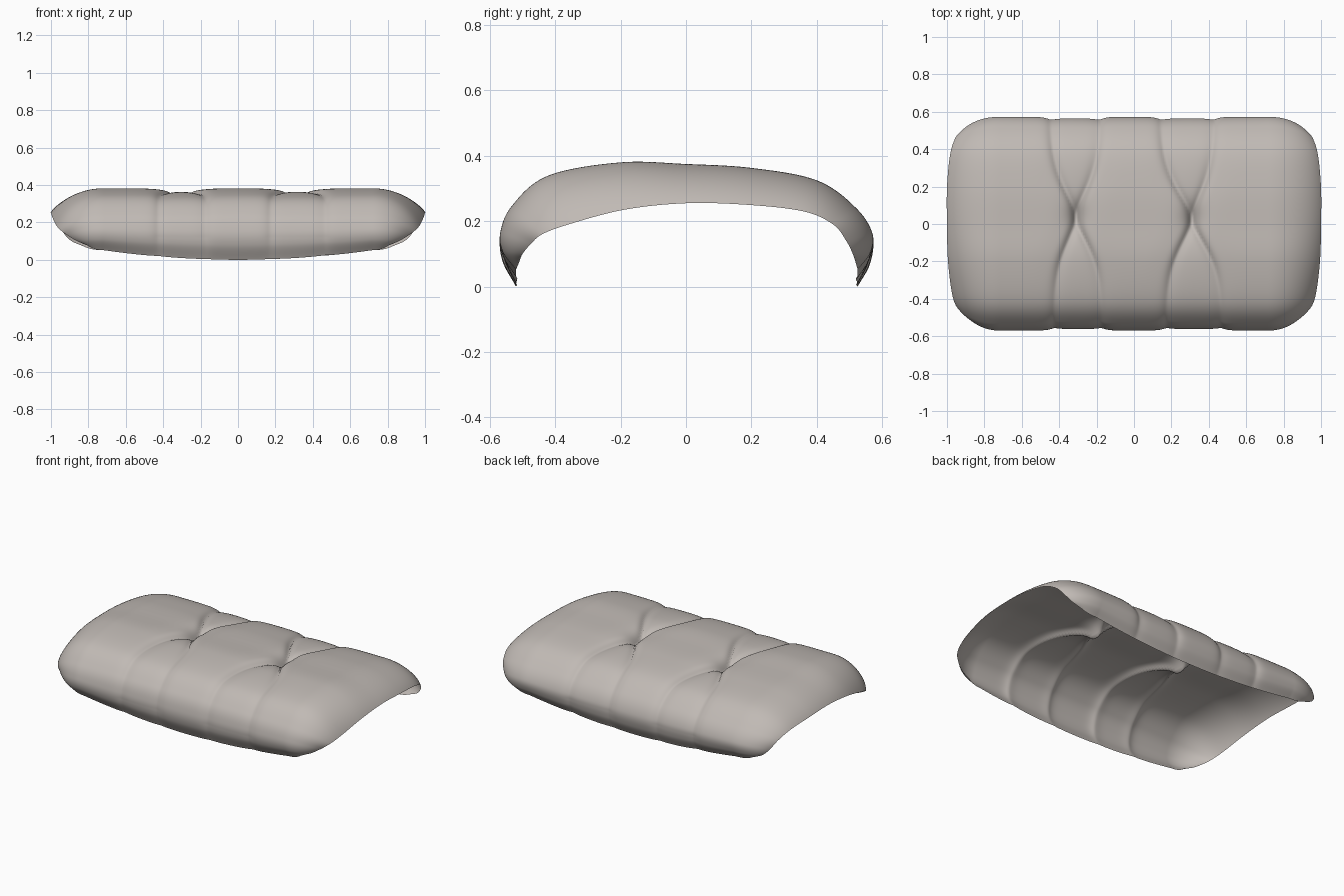
import bpy, bmesh, math
from mathutils import Vector

if "Cube" in bpy.data.objects:
    bpy.data.objects.remove(bpy.data.objects["Cube"])

# Middle profile (y, z) and open end edge (x, y, z), front hem to back hem
MID = [(-.52, .0), (-.562, .08), (-.567, .16), (-.53, .25), (-.42, .34), (-.2, .38), (0, .375),
       (.2, .363), (.4, .325), (.52, .24), (.57, .15), (.563, .07), (.525, .0)]
END = [(.80, -.51, .075), (.86, -.50, .10), (.91, -.475, .13), (.95, -.44, .16),
       (.975, -.36, .19), (.995, -.19, .235), (1, 0, .255), (1, .19, .25),
       (.985, .36, .23), (.96, .45, .19), (.93, .49, .14), (.89, .51, .10), (.82, .52, .07)]
NU, NV = 220, 132


def spline(pts, t):
    """Smooth curve through the points, t from 0 to 1."""
    n = len(pts) - 1
    i = min(int(t * n), n - 1)
    f = t * n - i
    p1, p2 = Vector(pts[i]), Vector(pts[i + 1])
    p0 = Vector(pts[i - 1]) if i > 0 else 2 * p1 - p2
    p3 = Vector(pts[i + 2]) if i + 2 <= n else 2 * p2 - p1
    return 0.5 * (2 * p1 + (p2 - p0) * f + (2 * p0 - 5 * p1 + 4 * p2 - p3) * f * f
                  + (3 * p1 - p0 - 3 * p2 + p3) * f ** 3)


def surface(u, v):
    """Padded sheet that rolls down to a thin open edge at each end."""
    sign, a = (1 if u >= 0 else -1), abs(u)
    m, e = spline(MID, v), spline(END, v)
    x0, u0, amax = .72, .75, math.radians(62)
    if a <= u0:
        x, blend = x0 * a / u0, 0
    else:
        ang = (a - u0) / (1 - u0) * amax
        x = x0 + (e.x - x0) * math.sin(ang) / math.sin(amax)
        blend = (1 - math.cos(ang)) / (1 - math.cos(amax))
    rise = .1 * min(x, x0) ** 2 * max(0, 1 - m.y / .25) ** 1.5
    y = m.x + (e.y - m.x) * blend
    z = m.y + rise + (e.z - m.y - rise) * blend
    return Vector((sign * x, y, z))


# Tufts: position and the sideways reach of front and back creases
TUFTS = [(-.31, .04, (-.12, .14), (-.14, .13)),
         (.31, .03, (-.14, .16), (-.17, .12))]


def dent(p):
    """Inward depth of tufts, radiating creases and the sunken strip between them."""
    total = 0
    for tx, ty, front, back in TUFTS:
        s = abs(p.y - ty)
        reach = front if p.y < ty else back
        k = 1 - math.exp(-(s / .22) ** 1.6)
        left, right = tx + reach[0] * k, tx + reach[1] * k
        fade = math.exp(-(s / .38) ** 2)
        w = .018 + .025 * s
        hem = min(1, p.z / .12)
        for line in (left, right):
            d = abs(p.x - line)
            total += (.016 * fade + .007 * hem) * math.exp(-(d / w) ** 1.4)
            total += .010 * fade * math.exp(-(d / .09) ** 2)
        inside = 1 / (1 + math.exp(-(p.x - left) / .012)) / (1 + math.exp((p.x - right) / .012))
        total += .014 * inside * hem * (.4 + .6 * math.exp(-(s / .5) ** 2))
        r = math.hypot(p.x - tx, s * .7)
        total += .022 * math.exp(-(r / .05) ** 2)
    return total


# Cushion
bm = bmesh.new()
rows = [[bm.verts.new(surface(2 * i / NU - 1, j / NV)) for j in range(NV + 1)]
        for i in range(NU + 1)]
for i in range(NU):
    for j in range(NV):
        bm.faces.new((rows[i][j], rows[i + 1][j], rows[i + 1][j + 1], rows[i][j + 1]))
bm.normal_update()
moves = [(v, v.normal * dent(v.co)) for v in bm.verts]
for v, off in moves:
    v.co -= off
    v.co.z = max(v.co.z, 0)
for f in bm.faces:
    f.smooth = True
mesh = bpy.data.meshes.new("cushion")
bm.to_mesh(mesh)
bm.free()
cushion = bpy.data.objects.new("cushion", mesh)
bpy.context.collection.objects.link(cushion)

# Fabric colour
fabric = bpy.data.materials.new("warm grey fabric")
fabric.diffuse_color = (.53, .49, .46, 1)
fabric.use_nodes = True
fabric.node_tree.nodes["Principled BSDF"].inputs["Base Color"].default_value = fabric.diffuse_color
mesh.materials.append(fabric)
